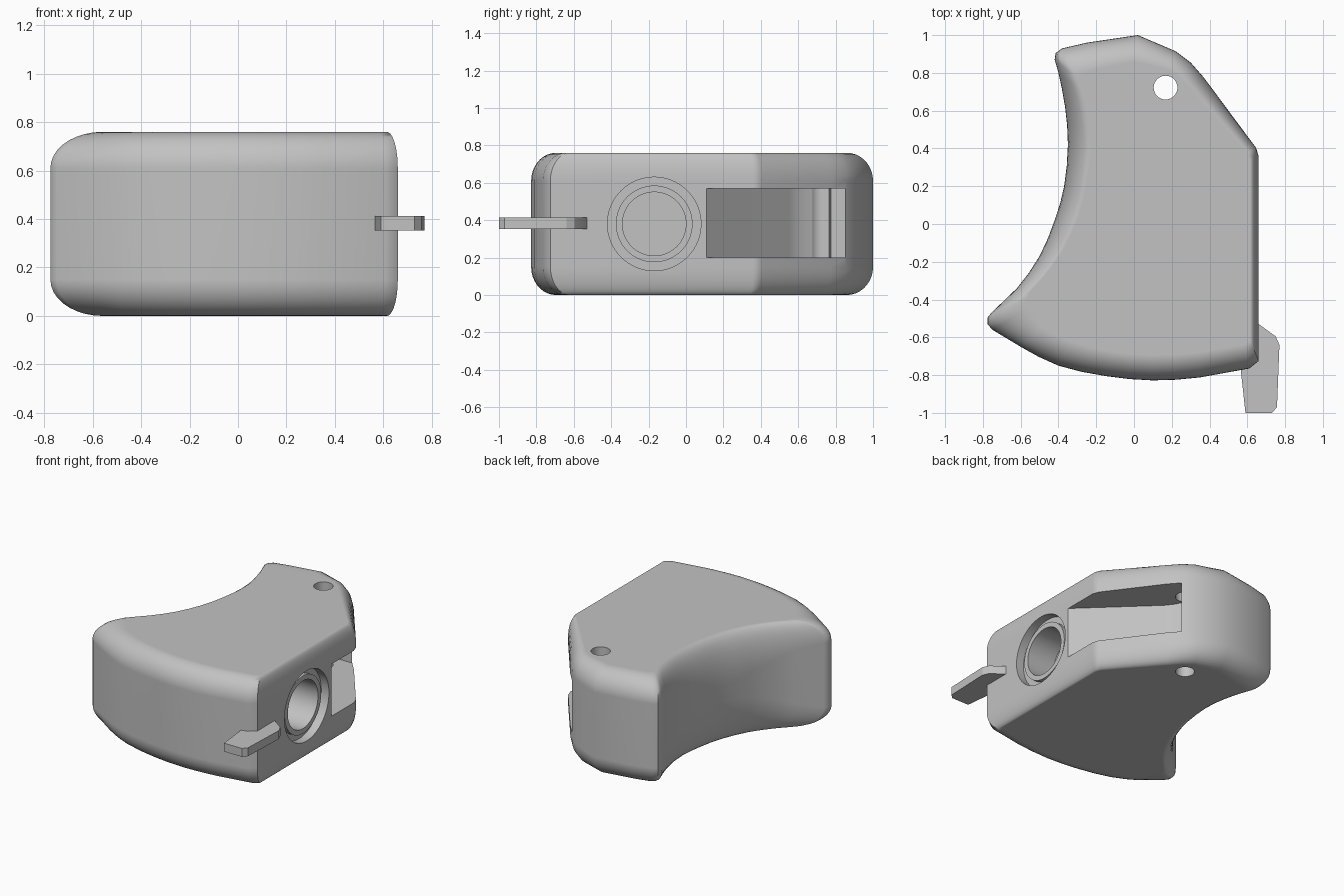
import bpy
import bmesh
from math import sin, cos, pi

if "Cube" in bpy.data.objects:
    bpy.data.objects.remove(bpy.data.objects["Cube"], do_unlink=True)

HEIGHT = 0.76
MIDDLE = HEIGHT / 2
SIDE_X = 0.66

grey = bpy.data.materials.new("plain_grey")
grey.use_nodes = True
grey.diffuse_color = (0.54, 0.54, 0.54, 1)
grey.node_tree.nodes["Principled BSDF"].inputs["Base Color"].default_value = grey.diffuse_color


def loft(name, rings):
    """Skin a stack of equal-length rings and cap both ends."""
    bm = bmesh.new()
    loops = [[bm.verts.new(p) for p in ring] for ring in rings]
    for low, high in zip(loops, loops[1:]):
        for i in range(len(low)):
            j = (i + 1) % len(low)
            bm.faces.new((low[i], low[j], high[j], high[i]))
    bm.faces.new(loops[0][::-1])
    bm.faces.new(loops[-1])
    bmesh.ops.recalc_face_normals(bm, faces=bm.faces)
    mesh = bpy.data.meshes.new(name)
    bm.to_mesh(mesh)
    bm.free()
    mesh.materials.append(grey)
    obj = bpy.data.objects.new(name, mesh)
    bpy.context.collection.objects.link(obj)
    return obj


def prism(name, outline, bottom, top):
    return loft(name, [[(x, y, z) for x, y in outline] for z in (bottom, top)])


def activate(obj):
    bpy.ops.object.select_all(action="DESELECT")
    obj.select_set(True)
    bpy.context.view_layer.objects.active = obj


def cut(obj, cutter):
    cutter.hide_render = True
    activate(obj)
    mod = obj.modifiers.new("cut", "BOOLEAN")
    mod.operation = "DIFFERENCE"
    mod.solver = "EXACT"
    mod.object = cutter
    bpy.ops.object.modifier_apply(modifier=mod.name)
    bpy.data.objects.remove(cutter, do_unlink=True)


def refine(points):
    """Add a smooth midpoint to each inner span of a curve, dropping the end points."""
    result = [points[1]]
    for a, b, c, d in zip(points, points[1:], points[2:], points[3:]):
        mid = tuple((9 * (q + r) - p - s) / 16 for p, q, r, s in zip(a, b, c, d))
        result += [mid, c]
    return result


# Body outline: widest point, then the matching edge of the flat top
front = [
    (-.75, -.56, -.55, -.44), (-.6, -.65, -.49, -.54), (-.4, -.75, -.34, -.62),
    (-.15, -.805, -.12, -.675), (.1, -.828, .1, -.695), (.35, -.812, .34, -.68),
    (.61, -.765, .58, -.64),
]
back = [
    (.66, -.725, .615, -.62), (.66, .36, .615, .34), (.645, .405, .60, .375),
    (.37, .775, .30, .71), (.30, .855, .24, .775), (.22, .915, .175, .82),
    (.02, 1, 0, .86), (-.25, .96, -.2, .82), (-.38, .93, -.27, .80),
    (-.415, .905, -.285, .785), (-.42, .87, -.29, .765),
]
hollow = [
    (-.42, .87, -.29, .765), (-.40, .8, -.27, .70), (-.365, .62, -.24, .58),
    (-.35, .42, -.225, .42), (-.37, .2, -.25, .22), (-.42, .02, -.29, .05),
    (-.5, -.17, -.37, -.13), (-.62, -.34, -.47, -.27), (-.755, -.47, -.55, -.36),
]
tip = [(-.755, -.47, -.55, -.36), (-.775, -.495, -.56, -.385), (-.775, -.53, -.56, -.41)]
hollow = refine(hollow)
plain = tip + front[:1] + refine(front) + front[-1:] + back
outline = plain + hollow

# The hollow side is rounded over a taller band towards its middle
ROUND = 0.15
rounds = [ROUND] * len(plain)
rounds += [ROUND + 0.18 * sin(pi * (i + 1) / (len(hollow) + 1)) for i in range(len(hollow))]

# Body: rounded top and bottom edges
STEPS = 9
lower, upper = [], []
for k in range(STEPS + 1):
    a = pi / 2 * k / STEPS
    f = 1 - sin(a)
    ring = [(x + (u - x) * f, y + (v - y) * f, r * (1 - cos(a)))
            for (x, y, u, v), r in zip(outline, rounds)]
    lower.append(ring)
    upper.insert(0, [(x, y, HEIGHT - z) for x, y, z in ring])
body = loft("body", lower + upper)

# Slot in the side with a slanted wall and curved inner end
slot = [(.9, -.121), (.66, .11), (.20, .55), (.155, .61), (.125, .67),
        (.11, .72), (.11, .765), (.09, .775), (.09, .85), (.9, .85)]
cut(body, prism("slot_cutter", slot, 0.2, 0.57))

# Vertical pin hole
circle = [(0.167 + 0.063 * cos(2 * pi * i / 32), 0.722 + 0.063 * sin(2 * pi * i / 32))
          for i in range(32)]
cut(body, prism("pin_cutter", circle, -0.1, HEIGHT + 0.1))

# Round socket: recess, raised collar and bore
socket = [(.17, .25), (.17, .03), (.205, .03), (.205, .06), (.25, .06), (.25, -.10)]
rings = [[(SIDE_X - depth, -0.17 + r * cos(2 * pi * i / 64), MIDDLE + r * sin(2 * pi * i / 64))
          for i in range(64)] for r, depth in socket]
cut(body, loft("socket_cutter", rings))

# Lever sticking out of the front corner
lever = prism("lever", [(.60, -.50), (.64, -.515), (.75, -.595), (.77, -.64), (.757, -.97),
                        (.73, -1), (.59, -1), (.565, -.77), (.565, -.55)], 0.353, 0.413)

# Shading
for obj, angle in ((body, 40), (lever, 20)):
    activate(obj)
    bpy.ops.object.shade_smooth_by_angle(angle=angle * pi / 180)
weighted = body.modifiers.new("weighted_normals", "WEIGHTED_NORMAL")
weighted.keep_sharp = True
